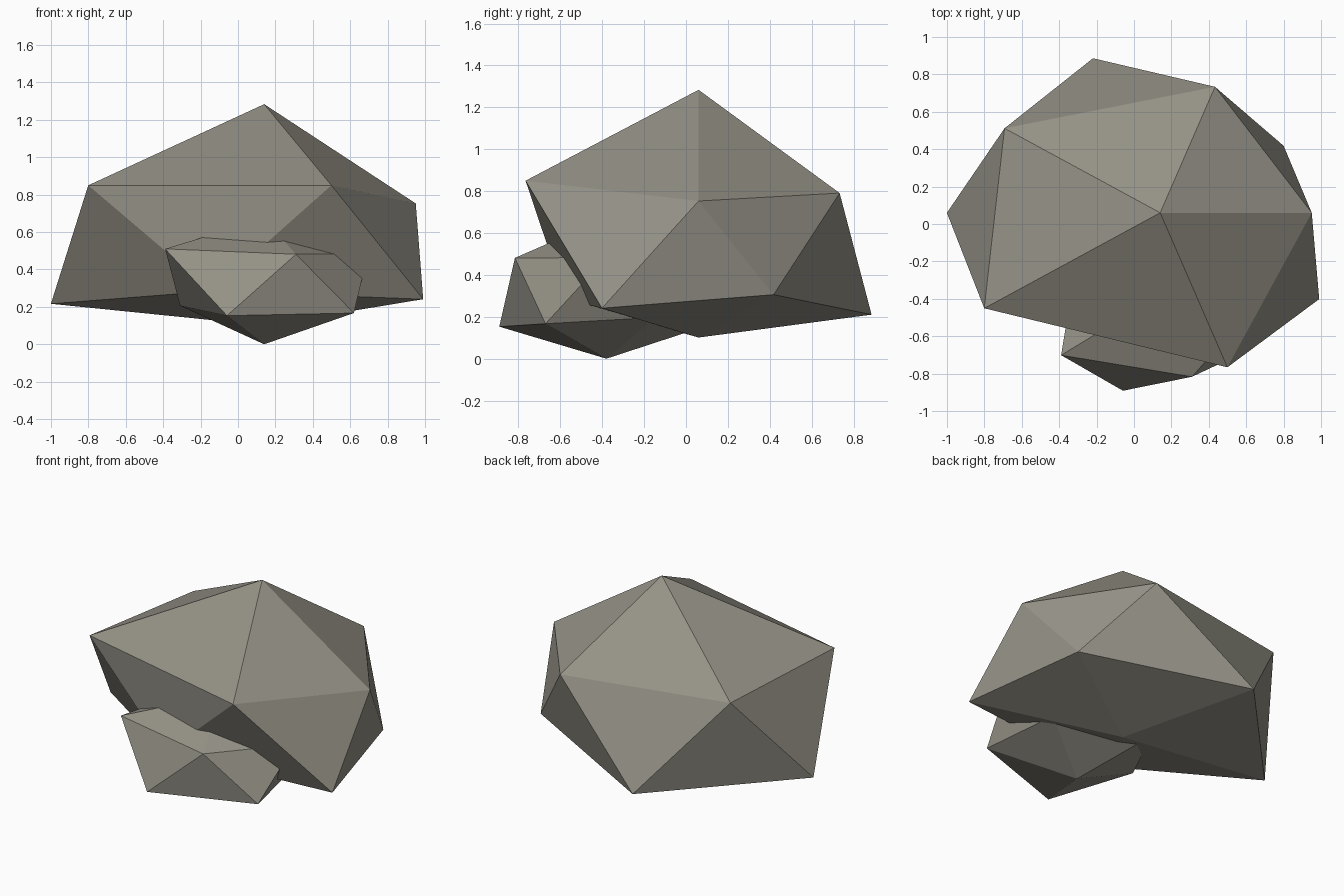
import bpy, bmesh, math

if "Cube" in bpy.data.objects:
    bpy.data.objects.remove(bpy.data.objects["Cube"])

stone = bpy.data.materials.new("warm grey stone")
stone.diffuse_color = (0.30, 0.285, 0.24, 1)
stone.use_nodes = True
stone.node_tree.nodes["Principled BSDF"].inputs["Base Color"].default_value = stone.diffuse_color


def ring_order(v):
    # bottom point, lower ring, upper ring, top point; rings counter-clockwise from +x
    return (round(v.co.z, 2), (math.atan2(v.co.y, v.co.x) + 0.1) % math.tau)


def rock(name, centre, squash, radii):
    """Icosahedron with each corner pushed in or out along its own direction."""
    bm = bmesh.new()
    bmesh.ops.create_icosphere(bm, subdivisions=1, radius=1)
    for v, r in zip(sorted(bm.verts, key=ring_order), radii):
        d = v.co.normalized() * r
        v.co = [c + s * k for c, s, k in zip(centre, d, squash)]
    bmesh.ops.recalc_face_normals(bm, faces=bm.faces)
    mesh = bpy.data.meshes.new(name)
    bm.to_mesh(mesh)
    bm.free()
    mesh.materials.append(stone)
    obj = bpy.data.objects.new(name, mesh)
    bpy.context.collection.objects.link(obj)


# Main boulder
rock("large_boulder", (0.14, 0.06, 0.53), (1, 0.747, 0.55),
     [0.78,
      0.912, 1.30, 1.275, 1.00, 1.175,
      0.906, 1.06, 1.15, 1.30, 1.30,
      1.37])

# Small stone tucked under the front
rock("small_stone", (0.14, -0.38, 0.33), (1, 0.835, 0.55),
     [0.60,
      0.54, 0.69, 0.503, 0.72, 0.663,
      0.62, 0.60, 0.60, 0.732, 0.615,
      0.62])
